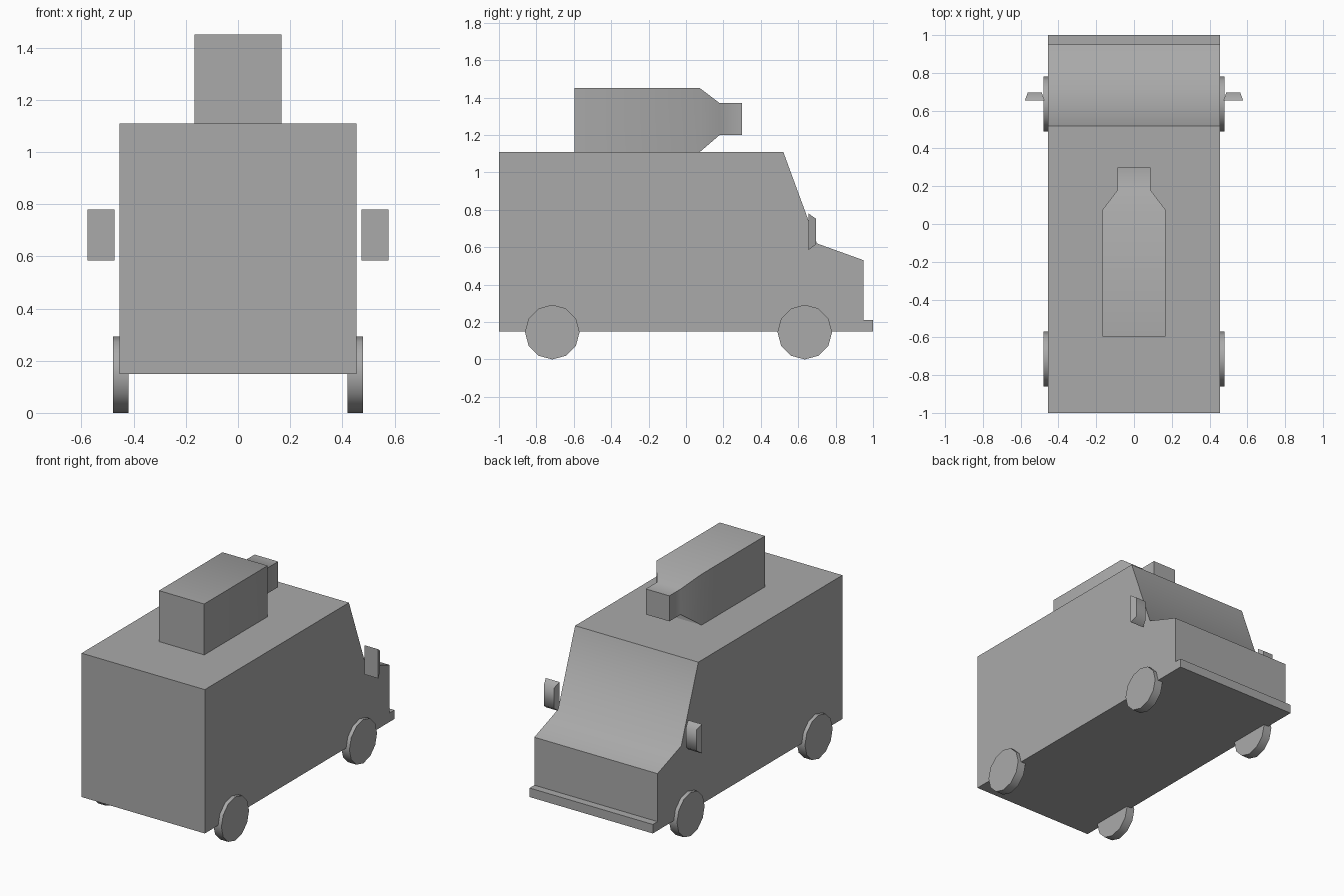
import bpy, bmesh, math
from mathutils import Matrix

cube = bpy.data.objects.get("Cube")
if cube:
    bpy.data.objects.remove(cube, do_unlink=True)

# One plain grey for the whole model
GREY = (0.4, 0.4, 0.4, 1)
grey = bpy.data.materials.new("plain_grey")
grey.use_nodes = True
grey.diffuse_color = GREY
grey.node_tree.nodes["Principled BSDF"].inputs["Base Color"].default_value = GREY


def finish(name, bm):
    """Turn a bmesh into a smooth-shaded object with sharp corners."""
    bmesh.ops.recalc_face_normals(bm, faces=bm.faces)
    mesh = bpy.data.meshes.new(name)
    bm.to_mesh(mesh)
    bm.free()
    mesh.materials.append(grey)
    obj = bpy.data.objects.new(name, mesh)
    bpy.context.collection.objects.link(obj)
    bpy.ops.object.select_all(action='DESELECT')
    obj.select_set(True)
    bpy.context.view_layer.objects.active = obj
    bpy.ops.object.shade_smooth_by_angle(angle=math.radians(60))
    return obj


def loft(name, rings):
    """Bridge equal-sized rings of points and cap both ends."""
    bm = bmesh.new()
    loops = [[bm.verts.new(p) for p in ring] for ring in rings]
    for a, b in zip(loops, loops[1:]):
        for i in range(len(a)):
            j = (i + 1) % len(a)
            bm.faces.new((a[i], a[j], b[j], b[i]))
    bm.faces.new(loops[0])
    bm.faces.new(loops[-1])
    return finish(name, bm)


def rect(y, x0, x1, z0, z1):
    return [(x0, y, z0), (x1, y, z0), (x1, y, z1), (x0, y, z1)]


# Van body: side profile (y, z) extruded across the width
HALF = 0.455
profile = [(-1, 0.15), (-1, 1.11), (0.52, 1.11), (0.70, 0.62),
           (0.95, 0.53), (0.95, 0.15)]
loft("van_body", [[(x, y, z) for y, z in profile] for x in (-HALF, HALF)])

# Front bumper
loft("bumper", [rect(y, -HALF, HALF, 0.15, 0.21) for y in (0.95, 1.0)])

# Roof unit: box that tapers into a short square nozzle
loft("roof_unit", [rect(y, -w, w, z0, z1) for y, w, z0, z1 in (
    (-0.595, 0.167, 1.11, 1.45), (0.075, 0.167, 1.11, 1.45),
    (0.18, 0.087, 1.20, 1.37), (0.30, 0.087, 1.20, 1.37))])

# Wheels and wing mirrors on both sides
for side, s in (("left", 1), ("right", -1)):
    for end, y in (("nose", 0.635), ("tail", -0.715)):
        bm = bmesh.new()
        bmesh.ops.create_cone(
            bm, cap_ends=True, segments=12, radius1=0.146, radius2=0.146, depth=0.06,
            matrix=Matrix.Translation((s * 0.45, y, 0.146)) @ Matrix.Rotation(math.pi / 2, 4, 'Y'))
        finish(f"{side}_{end}_wheel", bm)
    loft(f"{side}_mirror", [rect(0.655, s * 0.474, s * 0.577, 0.585, 0.78),
                            rect(0.695, s * 0.488, s * 0.563, 0.615, 0.752)])
